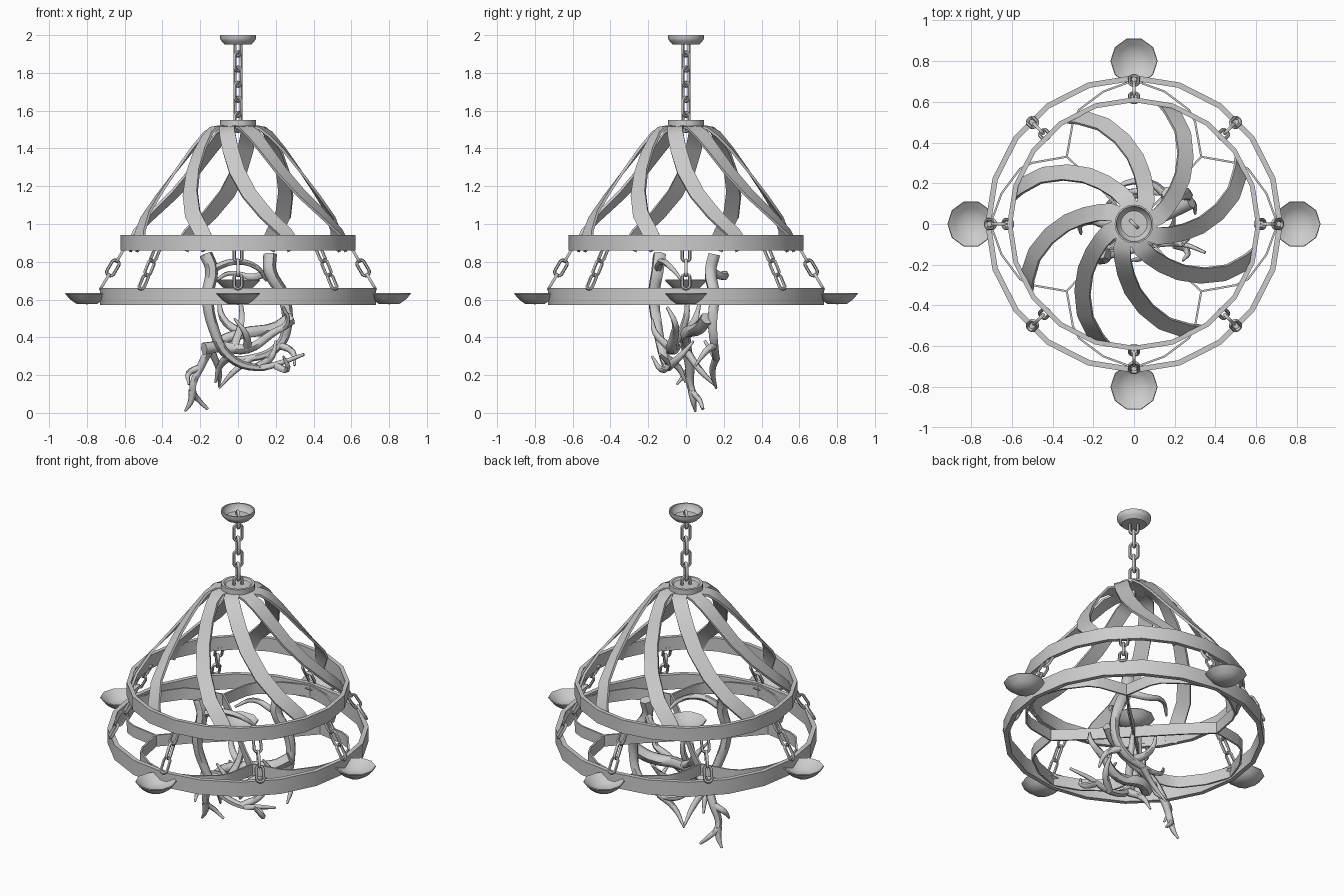
import bpy, bmesh, math
from mathutils import Vector, Matrix

if "Cube" in bpy.data.objects:
    bpy.data.objects.remove(bpy.data.objects["Cube"])

TAU = 2 * math.pi


def mesh_object(name, verts, faces, angle=40):
    me = bpy.data.meshes.new(name)
    me.from_pydata(verts, [], faces)
    bm = bmesh.new()
    bm.from_mesh(me)
    bmesh.ops.recalc_face_normals(bm, faces=bm.faces)
    bm.to_mesh(me)
    bm.free()
    ob = bpy.data.objects.new(name, me)
    bpy.context.collection.objects.link(ob)
    smooth(ob, angle)
    return ob


def smooth(ob, angle=40):
    bpy.ops.object.select_all(action='DESELECT')
    ob.select_set(True)
    bpy.context.view_layer.objects.active = ob
    bpy.ops.object.shade_smooth_by_angle(angle=math.radians(angle))


def lathe(name, profile, segs, centre=(0, 0, 0)):
    """Spin a closed (radius, z) profile around a vertical axis."""
    n = len(profile)
    c = Vector(centre)
    verts = [c + Vector((r * math.cos(TAU * i / segs), r * math.sin(TAU * i / segs), z))
             for i in range(segs) for r, z in profile]
    faces = [(i * n + j, (i + 1) % segs * n + j, (i + 1) % segs * n + (j + 1) % n, i * n + (j + 1) % n)
             for i in range(segs) for j in range(n)]
    ob = mesh_object(name, verts, faces)
    bm = bmesh.new()
    bm.from_mesh(ob.data)
    bmesh.ops.remove_doubles(bm, verts=bm.verts, dist=0.0008)
    bm.to_mesh(ob.data)
    bm.free()
    return ob


def sweep(name, sections):
    """Skin a bar through a list of four-cornered sections."""
    verts = [v for s in sections for v in s]
    m = len(sections)
    faces = [(4 * i + j, 4 * i + (j + 1) % 4, 4 * i + 4 + (j + 1) % 4, 4 * i + 4 + j)
             for i in range(m - 1) for j in range(4)]
    faces += [(3, 2, 1, 0), tuple(range(4 * m - 4, 4 * m))]
    return mesh_object(name, verts, faces)


# Ceiling canopy, hub and the two hoops
lathe("canopy", [(0.0, 1.95), (0.07, 1.95), (0.087, 1.968), (0.095, 1.98), (0.095, 2.0),
                 (0.087, 2.0), (0.085, 1.98), (0.065, 1.96), (0.0, 1.96)], 20)
lathe("hub", [(0.0, 1.51), (0.095, 1.51), (0.095, 1.55), (0.08, 1.55), (0.07, 1.54), (0.0, 1.54)], 20)
lathe("upper_hoop", [(0.598, 0.86), (0.622, 0.86), (0.622, 0.942), (0.598, 0.942)], 20)
lathe("lower_hoop", [(0.703, 0.57), (0.73, 0.57), (0.73, 0.66), (0.703, 0.66)], 20)

# Swirling straps: (radius, angle in degrees, z)
STRAP = [(0.06, 8, 1.515), (0.13, 18, 1.51), (0.18, 27, 1.475), (0.25, 36, 1.39), (0.33, 44, 1.28),
         (0.42, 53, 1.16), (0.51, 62, 1.05), (0.58, 71, 0.95), (0.598, 75, 0.87)]
for k in range(8):
    pts = []
    for r, a, z in STRAP:
        t = math.radians(a + 45 * k)
        pts.append(Vector((r * math.cos(t), r * math.sin(t), z)))
    secs = []
    for i, p in enumerate(pts):
        d = (pts[min(i + 1, len(pts) - 1)] - pts[max(i - 1, 0)]).normalized()
        # normal of the cone-like surface the strap lies on
        radial = Vector((p.x, p.y, 0)).normalized()
        n = radial * 0.8 + Vector((0, 0, 0.6))
        if i < 2:
            n = radial * 0.2 + Vector((0, 0, 1))
        if i == len(pts) - 1:
            n = radial
        n = (n - d * n.dot(d)).normalized()
        w = d.cross(n) * 0.042
        n *= 0.007
        secs.append([p + w + n, p - w + n, p - w - n, p + w - n])
    sweep(f"strap_{k + 1}", secs)

# One chain link, shared by every chain
bpy.ops.mesh.primitive_torus_add(major_segments=14, minor_segments=6, major_radius=0.023, minor_radius=0.0095)
first = bpy.context.object
link_mesh = first.data
for v in link_mesh.vertices:
    v.co.x += 0.027 if v.co.x > 0 else -0.027
smooth(first, 60)
bpy.data.objects.remove(first)


def chain(name, a, b, count, side, scale=1.0):
    a, b = Vector(a), Vector(b)
    x = (b - a).normalized()
    y = (side - x * side.dot(x)).normalized()
    for i in range(count):
        u, w = (y, x.cross(y)) if i % 2 == 0 else (x.cross(y), -y)
        ob = bpy.data.objects.new(f"{name}_link_{i + 1}", link_mesh)
        rot = Matrix((x, u, w)).transposed().to_4x4()
        ob.matrix_world = Matrix.Translation(a.lerp(b, i / (count - 1))) @ rot @ Matrix.Scale(scale, 4)
        bpy.context.collection.objects.link(ob)


chain("main_chain", (0, 0, 1.54), (0, 0, 1.94), 6, Vector((1, 1, 0)))
for k in range(8):
    t = TAU * k / 8
    c, s = math.cos(t), math.sin(t)
    chain(f"side_chain_{k + 1}", (0.705 * c, 0.705 * s, 0.695), (0.62 * c, 0.62 * s, 0.84), 3,
          Vector((-s, c, 0)), 0.9)

# Candle dishes outside the lower hoop, and one in the middle
DISH = [(0.0, 0.575), (0.055, 0.577), (0.085, 0.598), (0.116, 0.63), (0.113, 0.635), (0.08, 0.61),
        (0.05, 0.592), (0.0, 0.59)]
for k in range(4):
    t = TAU * k / 4
    lathe(f"dish_{k + 1}", DISH, 10, (0.8 * math.cos(t), 0.8 * math.sin(t), 0))
lathe("centre_dish", DISH, 10, (0, 0, 0.07))


# Thin upright bands: four lobes inside the lower hoop and spokes to the centre
def band(name, path, z0=0.58, z1=0.65, th=0.005):
    pts = [Vector((x, y, 0)) for x, y in path]
    secs = []
    for i, p in enumerate(pts):
        d = (pts[min(i + 1, len(pts) - 1)] - pts[max(i - 1, 0)]).normalized()
        n = Vector((-d.y, d.x, 0)) * th
        secs.append([p + n + Vector((0, 0, z0)), p - n + Vector((0, 0, z0)),
                     p - n + Vector((0, 0, z1)), p + n + Vector((0, 0, z1))])
    sweep(name, secs)


HALF = [(0.33, 0.33), (0.5, 0.3), (0.56, 0.27), (0.65, 0.15), (0.705, 0.0)]
LOBE = HALF + [(x, -y) for x, y in HALF[-2::-1]]
for k in range(4):
    c, s = round(math.cos(TAU * k / 4)), round(math.sin(TAU * k / 4))
    turn = lambda path: [(x * c - y * s, x * s + y * c) for x, y in path]
    band(f"lobe_band_{k + 1}", turn(LOBE))
    band(f"spoke_band_{k + 1}", turn([(0.33, 0.33), (0.2, 0.19), (0.0, 0.0)]))


# Antlers: a tapering beam plus tines
def antler(name, branches):
    cu = bpy.data.curves.new(name, 'CURVE')
    cu.dimensions = '3D'
    cu.bevel_depth = 1.0
    cu.bevel_resolution = 1
    cu.resolution_u = 4
    cu.use_fill_caps = True
    for r0, r1, pts in branches:
        sp = cu.splines.new('BEZIER')
        sp.bezier_points.add(len(pts) - 1)
        for i, (bp, p) in enumerate(zip(sp.bezier_points, pts)):
            bp.co = p
            bp.handle_left_type = bp.handle_right_type = 'AUTO'
            bp.radius = r0 + (r1 - r0) * (i / (len(pts) - 1)) ** 1.5
    ob = bpy.data.objects.new(name, cu)
    bpy.context.collection.objects.link(ob)
    bpy.ops.object.select_all(action='DESELECT')
    ob.select_set(True)
    bpy.context.view_layer.objects.active = ob
    bpy.ops.object.convert(target='MESH')
    smooth(bpy.context.object, 60)


BURR = 0.036
antler("antler_left", [
    (BURR, 0.008, [(-.17, -.14, .84), (-.14, -.15, .76), (-.16, -.17, .62), (-.13, -.15, .45),
                   (-.05, -.12, .3), (.1, -.1, .24), (.24, -.1, .27), (.35, -.14, .31)]),
    (.022, .007, [(-.14, -.15, .76), (-.02, -.13, .80), (.1, -.08, .77), (.15, -.02, .7)]),
    (.024, .006, [(-.05, -.12, .3), (-.1, -.04, .24), (-.12, .0, .16)]),
    (.024, .006, [(.1, -.1, .24), (.18, -.03, .3), (.2, .04, .38)]),
    (.022, .006, [(.2, -.1, .25), (.26, -.13, .23), (.24, -.18, .3)])])
antler("antler_right", [
    (BURR, 0.008, [(.17, .15, .84), (.17, .13, .75), (.24, .15, .62), (.26, .14, .48), (.22, .15, .36),
                   (.07, .16, .29), (-.06, .15, .3), (-.13, .1, .38)]),
    (.022, .007, [(.17, .13, .75), (.08, .2, .72), (-.04, .2, .74), (-.12, .14, .7)]),
    (.022, .006, [(.22, .15, .36), (.29, .1, .32), (.3, .05, .25)]),
    (.022, .006, [(.07, .16, .29), (-.02, .14, .22), (-.1, .16, .13)])])
antler("antler_low", [
    (BURR, 0.008, [(.28, .11, .5), (.2, .07, .45), (.02, -.0, .42), (-.12, .0, .36), (-.2, .02, .24),
                   (-.24, .03, .12), (-.21, .07, .07), (-.16, .09, .02)]),
    (.022, .006, [(-.24, .03, .12), (-.25, .04, .06), (-.28, .05, .008)]),
    (.022, .006, [(-.2, .02, .24), (-.26, .0, .21), (-.26, -.05, .15)]),
    (.022, .006, [(-.14, .0, .33), (-.1, .08, .22), (-.1, .16, .14)]),
    (.026, .006, [(.02, .0, .42), (-.08, .05, .5), (-.1, .08, .62)])])
antler("antler_back", [
    (BURR, 0.008, [(-.18, -.1, .34), (-.1, -.06, .35), (.05, -.08, .34), (.18, -.06, .42),
                   (.26, -.06, .48), (.24, -.1, .56)]),
    (.024, .006, [(.05, -.08, .34), (.04, -.16, .42), (-.02, -.18, .5)]),
    (.024, .006, [(-.02, -.07, .35), (.02, .0, .5), (0, .0, .66)])])
